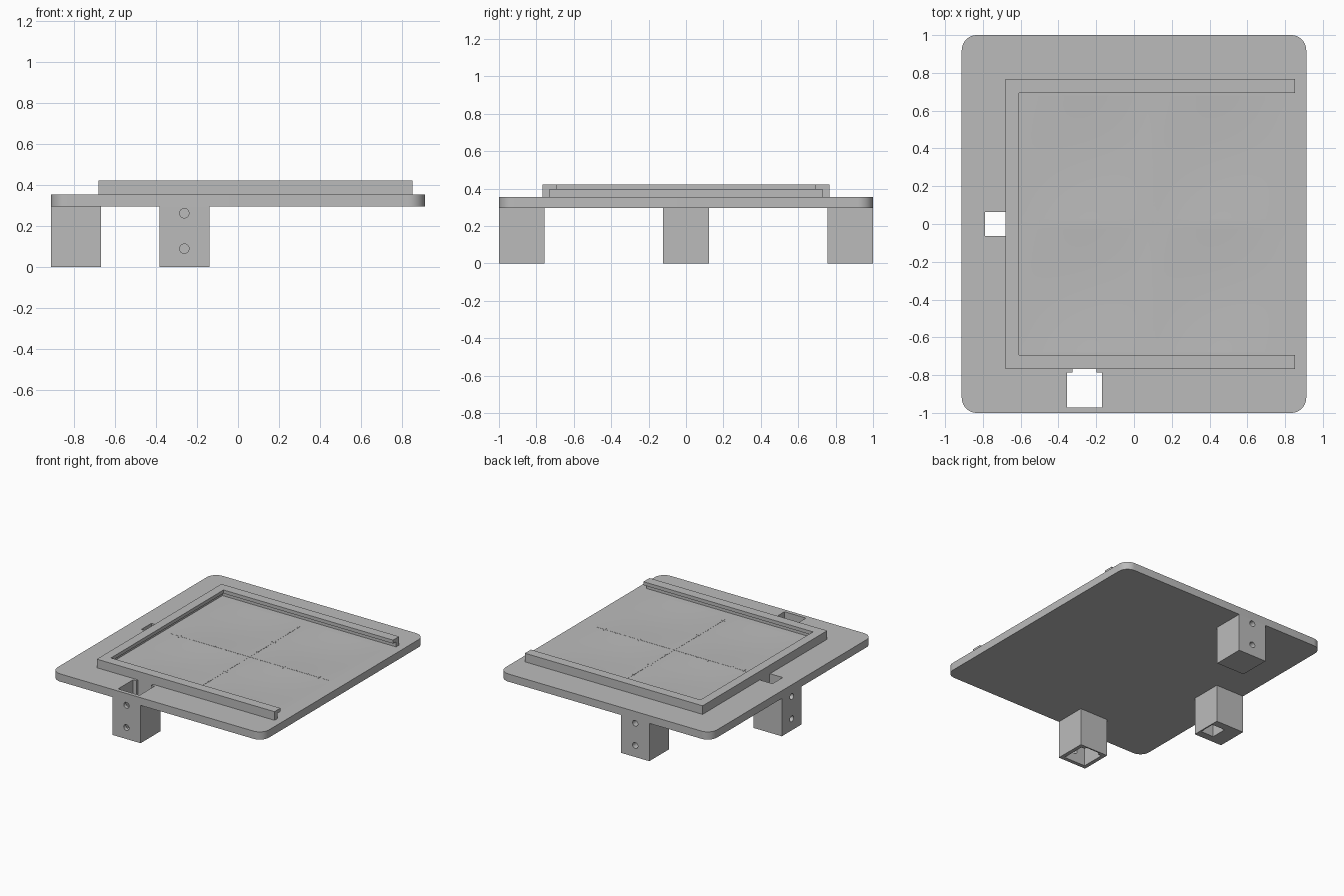
import bpy
import bmesh
from math import sin, pi
from mathutils import Matrix, Vector

cube = bpy.data.objects.get("Cube")
if cube:
    bpy.data.objects.remove(cube, do_unlink=True)

grey = bpy.data.materials.new("plain grey")
grey.use_nodes = True
grey.diffuse_color = (0.5, 0.5, 0.5, 1)
grey.node_tree.nodes["Principled BSDF"].inputs["Base Color"].default_value = (0.5, 0.5, 0.5, 1)

BASE, DECK, LIP, TOP = 0.295, 0.355, 0.395, 0.422


def finish(name, bm):
    mesh = bpy.data.meshes.new(name)
    bmesh.ops.recalc_face_normals(bm, faces=bm.faces)
    bm.to_mesh(mesh)
    bm.free()
    mesh.materials.append(grey)
    obj = bpy.data.objects.new(name, mesh)
    bpy.context.collection.objects.link(obj)
    return obj


def add_box(bm, lo, hi):
    lo, hi = Vector(lo), Vector(hi)
    mat = Matrix.Translation((lo + hi) / 2) @ Matrix.Diagonal((*(hi - lo), 1))
    bmesh.ops.create_cube(bm, size=1, matrix=mat)


def box(name, lo, hi, place=Matrix()):
    bm = bmesh.new()
    add_box(bm, lo, hi)
    bm.transform(place)
    return finish(name, bm)


def cut(target, cutter):
    """Subtract the cutter, apply, and discard the cutter."""
    mod = target.modifiers.new("cut", 'BOOLEAN')
    mod.operation, mod.solver, mod.object = 'DIFFERENCE', 'EXACT', cutter
    bpy.context.view_layer.objects.active = target
    bpy.ops.object.modifier_apply(modifier=mod.name)
    bpy.data.objects.remove(cutter, do_unlink=True)


def smooth(obj):
    bpy.ops.object.select_all(action='DESELECT')
    obj.select_set(True)
    bpy.context.view_layer.objects.active = obj
    bpy.ops.object.shade_smooth_by_angle(angle=0.5)


# Base plate with rounded corners
bm = bmesh.new()
add_box(bm, (-0.912, -1, BASE), (0.912, 1, DECK))
corners = [e for e in bm.edges if abs(e.verts[0].co.z - e.verts[1].co.z) > 0.01]
bmesh.ops.bevel(bm, geom=corners, offset=0.08, segments=10, profile=0.5, affect='EDGES')
plate = finish("base_plate", bm)

# Hollow legs: outer face points to local -y, socket runs up through the plate
HALF, WELL = 0.122, 0.0925
legs = (("front_leg", (-0.262, -0.878), 0),
        ("back_leg", (-0.262, 0.878), pi),
        ("side_leg", (-0.79, 0), -pi / 2))
for name, (x, y), turn in legs:
    place = Matrix.Translation((x, y, 0)) @ Matrix.Rotation(turn, 4, 'Z')
    leg = box(name, (-HALF, -HALF, 0), (HALF, HALF, BASE), place)
    for target in (leg, plate):
        cut(target, box("socket_cutter", (-WELL, -WELL, -0.1), (WELL, WELL, 0.5), place))
        cut(target, box("groove_cutter", (-0.063, 0, -0.1), (0.063, 0.112, 0.5), place))
    # Screw holes through the outer wall
    for z in (0.09, 0.263):
        bm = bmesh.new()
        bmesh.ops.create_cone(bm, cap_ends=True, segments=24, radius1=0.023, radius2=0.023,
                              depth=0.1, matrix=place @ Matrix.Translation((0, -HALF, z))
                              @ Matrix.Rotation(pi / 2, 4, 'X'))
        cut(leg, finish("screw_cutter", bm))
    smooth(leg)

# Recess in the plate for the dished floor
X0, X1, Y = -0.6, 0.8, 0.68
MID = (X0 + X1) / 2
cut(plate, box("recess_cutter", (X0, -Y, DECK - 0.03), (X1, Y, 0.5)))
smooth(plate)

# Floor of four shallow dishes that meet along a cross
bm = bmesh.new()
bmesh.ops.create_grid(bm, x_segments=48, y_segments=48, size=1)
for v in bm.verts:
    dip = abs(sin(pi * v.co.x) * sin(pi * v.co.y))
    v.co = (MID + v.co.x * (X1 - X0) / 2, v.co.y * Y, DECK - 0.008 * dip)
floor = finish("dished_floor", bm)
smooth(floor)

# Fine cross with tick marks
bm = bmesh.new()
W, LOW, HIGH = 0.002, DECK - 0.002, DECK + 0.001
add_box(bm, (X0 + 0.02, -W, LOW), (X1 - 0.02, W, HIGH))
add_box(bm, (MID - W, -Y + 0.04, LOW), (MID + W, Y - 0.04, HIGH))
for i in range(-6, 7):
    if i:
        size = 0.02 if i % 3 == 0 else 0.008
        p = i * 0.1
        add_box(bm, (MID + p - W, -size, LOW), (MID + p + W, size, HIGH))
        add_box(bm, (MID - size, p - W, LOW), (MID + size, p + W, HIGH))
finish("floor_cross", bm)

# Three-sided rail with an undercut slot, open towards +x
rail = box("slotted_rail", (-0.68, -0.767, DECK), (0.852, 0.767, TOP))
cut(rail, box("opening_cutter", (-0.61, -0.693, 0.3), (1, 0.693, 0.5)))
cut(rail, box("slot_cutter", (-0.645, -0.73, 0.3), (1, 0.73, LIP)))
